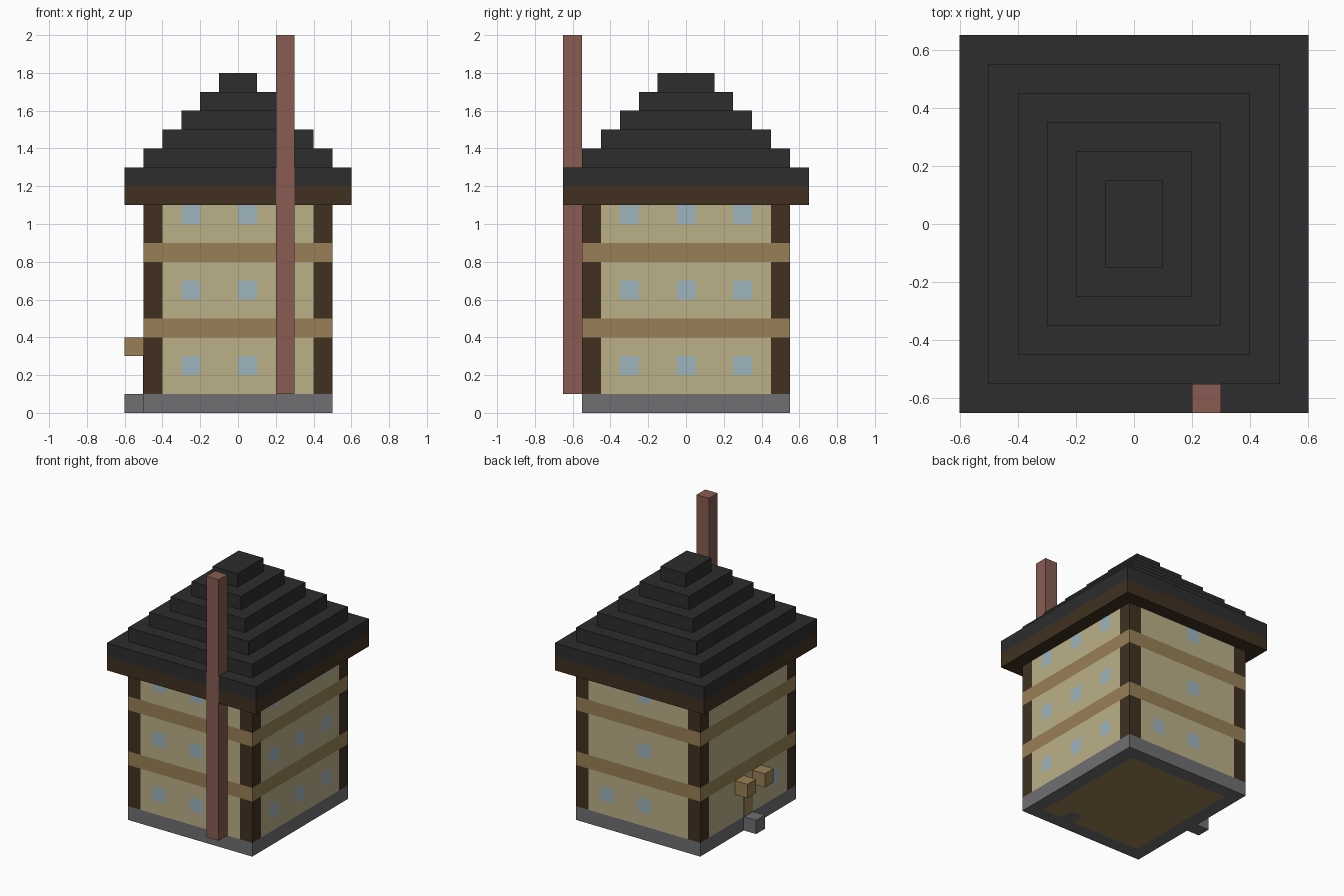
import bpy, bmesh
from mathutils import Vector

default = bpy.data.objects.get("Cube")
if default:
    bpy.data.objects.remove(default)


def material(name, rgb):
    """Flat material from display values, stored as linear."""
    lin = [((c / 255 + 0.055) / 1.055) ** 2.4 for c in rgb] + [1.0]
    m = bpy.data.materials.new(name)
    m.use_nodes = True
    m.diffuse_color = lin
    bsdf = m.node_tree.nodes["Principled BSDF"]
    bsdf.inputs["Base Color"].default_value = lin
    bsdf.inputs["Roughness"].default_value = 0.9
    return m


PLASTER = material("plaster", (187, 176, 136))
DARK_WOOD = material("dark_wood", (65, 49, 33))
PLANK = material("plank", (152, 128, 86))
STONE = material("stone", (112, 110, 113))
SLATE = material("slate", (45, 45, 45))
BRICK = material("brick", (136, 92, 82))
GLASS = material("glass", (158, 181, 190))


def box(name, x, y, z, mats, cuts=(), rule=None):
    """Box from ranges; cuts are (axis, position), rule picks a face's material slot."""
    bm = bmesh.new()
    bmesh.ops.create_cube(bm, size=1)
    for v in bm.verts:
        v.co = Vector([r[0] if c < 0 else r[1] for c, r in zip(v.co, (x, y, z))])
    for axis, pos in cuts:
        co, no = Vector(), Vector()
        co[axis], no[axis] = pos, 1
        bmesh.ops.bisect_plane(bm, geom=bm.verts[:] + bm.edges[:] + bm.faces[:],
                               plane_co=co, plane_no=no)
    bm.normal_update()
    if rule:
        for f in bm.faces:
            f.material_index = rule(f.calc_center_median(), f.normal)
    mesh = bpy.data.meshes.new(name)
    bm.to_mesh(mesh)
    bm.free()
    for m in mats:
        mesh.materials.append(m)
    ob = bpy.data.objects.new(name, mesh)
    bpy.context.collection.objects.link(ob)
    return ob


def near(value, centres):
    return any(abs(value - c) < 0.04 for c in centres)


W, D = 0.5, 0.55          # half width and half depth of the house
U = 0.1                   # block size


# Stone base with a plank floor and one stone hearth block underneath
def base_rule(c, n):
    if n.z > -0.5 or abs(c.x) > W - U or abs(c.y) > D - U:
        return 0
    return 0 if near(c.x, [0.2]) and near(c.y, [-0.4]) else 1


base_cuts = [(0, p) for p in (-0.4, 0.15, 0.25, 0.4)]
base_cuts += [(1, p) for p in (-0.45, -0.35, 0.45)]
box("stone_base", (-W, W), (-D, D), (0, U), [STONE, PLANK], base_cuts, base_rule)


# Storeys: plaster walls, dark corner posts, windows chosen per side
def storey(name, z0, z1, zw, back, right):
    def rule(c, n):
        if abs(n.z) > 0.5:
            return 0
        front_back = abs(n.y) > 0.5
        along = c.x if front_back else c.y
        if abs(along) > (W if front_back else D) - U:
            return 1
        if abs(c.z - zw) > 0.04:
            return 0
        if front_back:
            columns = (-0.25, 0.05) if n.y < 0 else back
        else:
            columns = (-0.3, 0, 0.3) if n.x > 0 else right
        return 2 if near(along, columns) else 0

    h = U / 2
    cuts = [(0, s * (W - U)) for s in (-1, 1)] + [(1, s * (D - U)) for s in (-1, 1)]
    cuts += [(0, c + s * h) for c in (-0.25, -0.05, 0.05, 0.25) for s in (-1, 1)]
    cuts += [(1, c + s * h) for c in (-0.3, 0, 0.3) for s in (-1, 1)]
    cuts += [(2, zw + s * h) for s in (-1, 1) if z0 < zw + s * h < z1 - 0.001]
    box(name, (-W, W), (-D, D), (z0, z1), [PLASTER, DARK_WOOD, GLASS], cuts, rule)


storey("lower_storey", 0.1, 0.4, 0.25, (-0.05, 0.25), (-0.3,))
storey("middle_storey", 0.5, 0.8, 0.65, (-0.05,), ())
storey("upper_storey", 0.9, 1.1, 1.05, (-0.05,), ())

# Plank bands between the storeys
for name, z in (("lower_band", 0.4), ("upper_band", 0.8)):
    box(name, (-W, W), (-D, D), (z, z + U), [PLANK])

# Doorway: step, thin door plate and two bracket blocks
box("door_step", (-W - U, -W), (-0.05, 0.05), (0, U), [STONE])
box("door", (-W - 0.004, -W), (-0.05, 0.05), (0.1, 0.3), [PLANK])
for name, y in (("door_block_front", -0.1), ("door_block_back", 0.1)):
    box(name, (-W - U, -W), (y - 0.05, y + 0.05), (0.3, 0.4), [PLANK])

# Eaves and stepped roof
eaves = box("eaves", (-W - U, W + U), (-D - U, D + U), (1.1, 1.2), [DARK_WOOD])
tiers = []
for i in range(6):
    hx, hy, z = W + U - i * U, D + U - i * U, 1.2 + i * U
    tiers.append(box(f"roof_tier_{i + 1}", (-hx, hx), (-hy, hy), (z, z + U), [SLATE]))

# Chimney, let into the overhang through a notch
box("chimney", (0.2, 0.3), (-D - U, -D), (0.1, 2.0), [BRICK])
cutter = box("chimney_notch_cutter", (0.2, 0.3), (-0.8, -D), (1.0, 1.5), [BRICK])
cutter.hide_render = True
cutter.hide_set(True)
for ob in (eaves, tiers[0]):
    mod = ob.modifiers.new("chimney_notch", "BOOLEAN")
    mod.operation = "DIFFERENCE"
    mod.solver = "EXACT"
    mod.object = cutter
